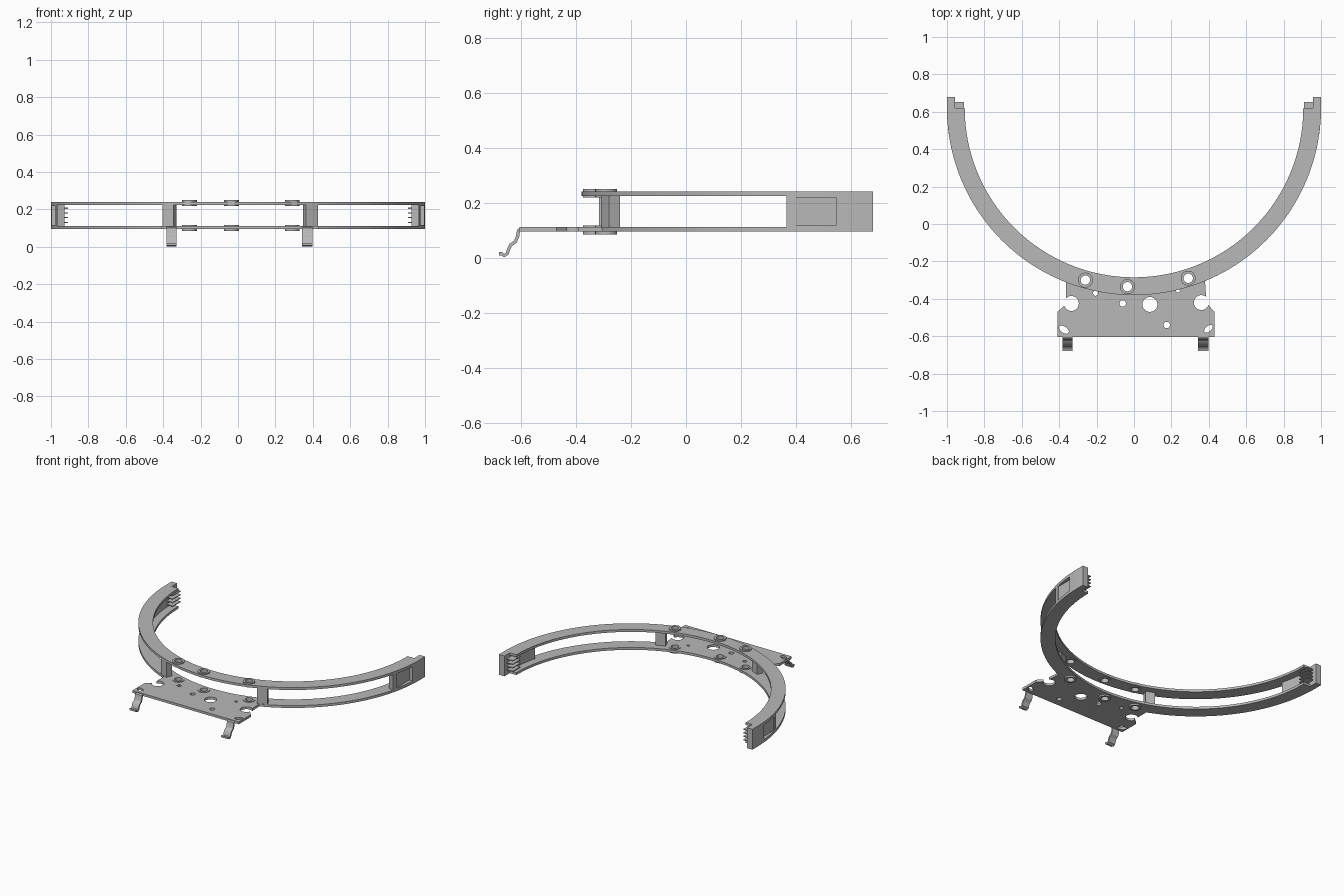
import bpy, bmesh, math
from mathutils import Matrix

if "Cube" in bpy.data.objects:
    bpy.data.objects.remove(bpy.data.objects["Cube"])

grey = bpy.data.materials.new("plain grey metal")
grey.use_nodes = True
colour = (0.48, 0.48, 0.48, 1)
grey.diffuse_color = colour
grey.node_tree.nodes["Principled BSDF"].inputs["Base Color"].default_value = colour

CY = 0.62                      # ring centre
R_IN, R_OUT, R_WALL = 0.905, 1.0, 0.96
LOW, HIGH, THICK = 0.095, 0.24, 0.017


def finish(name, bm):
    bmesh.ops.recalc_face_normals(bm, faces=bm.faces)
    mesh = bpy.data.meshes.new(name)
    bm.to_mesh(mesh)
    bm.free()
    mesh.materials.append(grey)
    ob = bpy.data.objects.new(name, mesh)
    bpy.context.collection.objects.link(ob)
    return ob


def add_prism(bm, outline, z0, z1):
    face = bm.faces.new([bm.verts.new((x, y, z0)) for x, y in outline])
    made = bmesh.ops.extrude_face_region(bm, geom=[face])["geom"]
    bmesh.ops.translate(bm, vec=(0, 0, z1 - z0),
                        verts=[g for g in made if isinstance(g, bmesh.types.BMVert)])


def prism(name, outline, z0, z1):
    bm = bmesh.new()
    add_prism(bm, outline, z0, z1)
    return finish(name, bm)


def arc(r, a0, a1, n):
    """Points about the ring centre; angle 0 is the front, positive towards +x."""
    return [(r * math.sin(a0 + (a1 - a0) * i / n),
             CY - r * math.cos(a0 + (a1 - a0) * i / n)) for i in range(n + 1)]


def sector(r0, r1, a0, a1, n):
    return arc(r1, a0, a1, n) + arc(r0, a1, a0, n)


def box(name, x0, x1, y0, y1, z0, z1):
    return prism(name, [(x0, y0), (x1, y0), (x1, y1), (x0, y1)], z0, z1)


def oval(x, y, rx, ry, turn=0, n=24):
    c, s = math.cos(turn), math.sin(turn)
    pts = [(rx * math.cos(math.tau * i / n), ry * math.sin(math.tau * i / n)) for i in range(n)]
    return [(x + u * c - v * s, y + u * s + v * c) for u, v in pts]


def cut(ob, cutter):
    mod = ob.modifiers.new("cut", "BOOLEAN")
    mod.operation, mod.solver, mod.object = "DIFFERENCE", "EXACT", cutter
    bpy.context.view_layer.objects.active = ob
    bpy.ops.object.modifier_apply(modifier=mod.name)
    bpy.data.objects.remove(cutter)


def cut_holes(ob, outlines):
    bm = bmesh.new()
    for o in outlines:
        add_prism(bm, o, 0.0, 0.4)
    cut(ob, finish("hole_cutter", bm))


parts = []
bosses = [(-0.26, -0.3), (-0.035, -0.335), (0.29, -0.29)]

# Two flat half rings, drilled at the bosses
for name, z in (("lower_ring", LOW), ("upper_ring", HIGH - THICK)):
    ring = prism(name, sector(R_IN, R_OUT, -math.pi / 2, math.pi / 2, 96), z, z + THICK)
    cut_holes(ring, [oval(x, y, 0.025, 0.025) for x, y in bosses])
    parts.append(ring)

# Raised collars around the drilled holes
for i, (x, y) in enumerate(bosses):
    for level, z0, z1 in (("lower", 0.084, 0.116), ("upper", 0.219, 0.249)):
        collar = prism(f"{level}_collar_{i + 1}", oval(x, y, 0.04, 0.04), z0, z1)
        cut_holes(collar, [oval(x, y, 0.025, 0.025)])
        parts.append(collar)

# Mounting plate in front of the lower ring
edge = arc(R_OUT - 0.001, math.asin(0.38), -math.asin(0.365), 30)
plate = prism("mounting_plate",
              [(-0.365, -0.43), (-0.41, -0.47), (-0.41, -0.605), (0.43, -0.605),
               (0.43, -0.47), (0.395, -0.43), (0.385, -0.38)] + edge, LOW, LOW + THICK)
cut_holes(plate, [oval(x, y, r, r) for x, y, r in (
    (-0.335, -0.425, 0.04), (0.36, -0.42, 0.04), (0.085, -0.43, 0.04),
    (-0.205, -0.37, 0.014), (-0.06, -0.425, 0.017), (0.175, -0.54, 0.017),
    (0.235, -0.357, 0.01))]
    + [oval(-0.375, -0.565, 0.03, 0.017, -0.6), oval(0.398, -0.56, 0.027, 0.015, 0.7)])
parts.append(plate)

# Spacer posts between the rings
for name, x0, x1 in (("right_post", -0.405, -0.345), ("left_post", 0.365, 0.43)):
    parts.append(prism(name, sector(0.953, 0.997, math.asin(x0), math.asin(x1), 6),
                       LOW + THICK, HIGH - THICK))

# Arm ends: curved wall with a shallow flat pocket, end tip and fins
for side, s in (("left", 1), ("right", -1)):
    a0 = math.acos(CY - 0.365)
    wall = prism(f"{side}_end_wall", [(s * x, y) for x, y in
                 sector(R_WALL, R_OUT, a0, math.pi / 2, 16)], LOW + THICK, HIGH - THICK)
    cut(wall, box("pocket_cutter", s * 0.97, s * 1.1, 0.4, 0.545, 0.116, 0.219))
    parts.append(wall)
    parts.append(box(f"{side}_end_tip", s * 0.957, s * 1.0, CY, 0.68, LOW, HIGH))
    for i in range(4):
        z = 0.128 + i * 0.025
        parts.append(box(f"{side}_fin_{i + 1}", s * 0.91, s * 0.96, 0.565, 0.653, z, z + 0.006))

# Bent spring hooks under the plate's front edge
path = [(-0.598, 0.104), (-0.609, 0.098), (-0.612, 0.078), (-0.62, 0.058), (-0.637, 0.046),
        (-0.645, 0.03), (-0.65, 0.014), (-0.662, 0.007), (-0.67, 0.014), (-0.679, 0.014)]
for side, x in (("right", -0.355), ("left", 0.37)):
    strip = []
    for sign, order in ((1, path), (-1, path[::-1])):
        for p in order:
            i = path.index(p)
            a, b = path[max(i - 1, 0)], path[min(i + 1, len(path) - 1)]
            dy, dz = b[0] - a[0], b[1] - a[1]
            k = sign * 0.006 / math.hypot(dy, dz)
            strip.append((p[0] - dz * k, p[1] + dy * k))
    hook = prism(f"{side}_hook", strip, -0.027, 0.027)
    # Turn the profile upright: (y, z, width) becomes (width, y, z)
    hook.data.transform(Matrix(((0, 0, 1, x), (1, 0, 0, 0), (0, 1, 0, 0), (0, 0, 0, 1))))
    parts.append(hook)

# Smooth the curved sides and keep the edges sharp
bpy.ops.object.select_all(action="DESELECT")
for ob in parts:
    ob.select_set(True)
bpy.context.view_layer.objects.active = parts[0]
bpy.ops.object.shade_smooth_by_angle(angle=math.radians(30))
